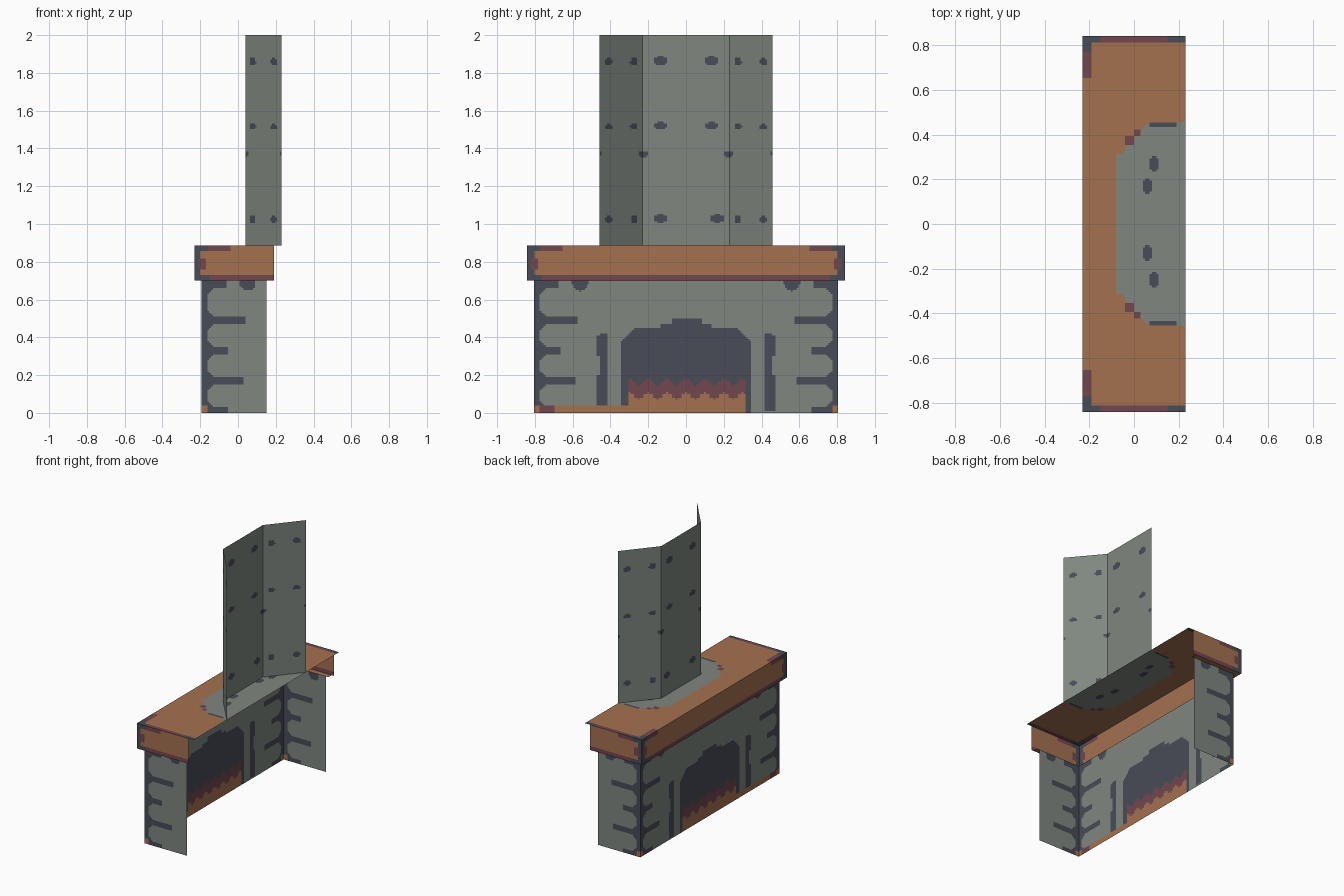
import bpy, bmesh, math
from mathutils import Vector

if "Cube" in bpy.data.objects:
    bpy.data.objects.remove(bpy.data.objects["Cube"])

# ---- flat colours -------------------------------------------------------
GREY, SLATE, WOOD, MAROON = range(4)
MATS = []
for name, col in (("grey stone", (0.215, 0.24, 0.215)),
                  ("dark slate", (0.065, 0.071, 0.095)),
                  ("orange wood", (0.37, 0.165, 0.078)),
                  ("maroon trim", (0.17, 0.062, 0.078))):
    m = bpy.data.materials.new(name)
    m.diffuse_color = (*col, 1)
    m.use_nodes = True
    m.node_tree.nodes["Principled BSDF"].inputs["Base Color"].default_value = m.diffuse_color
    MATS.append(m)


def panel(name, place, u0, u1, v0, v1, rule, outward, step=0.01):
    """Thin painted sheet: rows are cut wherever the colour rule changes."""
    nu, nv = round((u1 - u0) / step), round((v1 - v0) / step)
    du, dv = (u1 - u0) / nu, (v1 - v0) / nv
    bm = bmesh.new()
    for j in range(nv):
        a, b = v0 + j * dv, v0 + (j + 1) * dv
        row = [rule(u0 + (i + 0.5) * du, (a + b) / 2) for i in range(nu)]
        start = 0
        for i in range(1, nu + 1):
            if i == nu or row[i] != row[start]:
                s, e = u0 + start * du, u0 + i * du
                quad = [place(s, a), place(e, a), place(e, b), place(s, b)]
                f = bm.faces.new([bm.verts.new(p) for p in quad])
                f.material_index = row[start]
                f.normal_update()
                if f.normal.dot(Vector(outward)) < 0:
                    f.normal_flip()
                start = i
    bmesh.ops.remove_doubles(bm, verts=bm.verts, dist=1e-5)
    me = bpy.data.meshes.new(name)
    bm.to_mesh(me)
    bm.free()
    for m in MATS:
        me.materials.append(m)
    ob = bpy.data.objects.new(name, me)
    bpy.context.collection.objects.link(ob)
    return ob


def spot(u, v, cu, cv, w, h):
    return ((u - cu) / w) ** 2 + ((v - cv) / h) ** 2 < 1


# ---- colour rules -------------------------------------------------------
FINGERS = ((0.01, 0.14), (0.17, 0.22), (0.33, 0.14), (0.49, 0.23), (0.68, 0.13))


def quoin(d, z):
    """Dark joints between rounded corner stones; d = distance from corner."""
    if d < 0.035:
        return True
    for fz, length in FINGERS:
        flare = max(0, 1 - (d - 0.035) / 0.06) ** 2
        if d < length and abs(z - fz) < 0.016 + 0.035 * flare:
            return True
    return spot(d, z, 0.245, 0.69, 0.042, 0.045)


def opening_top(y):
    a = abs(y)
    for edge, top in ((0.08, 0.5), (0.14, 0.475), (0.27, 0.455)):
        if a < edge:
            return top
    return 0.455 - (a - 0.27) * 1.1


def front_rule(y, z):
    a, d = abs(y), 0.805 - abs(y)
    wave = math.cos(2 * math.pi * y / 0.1)
    if a < 0.31 and z < 0.09 + 0.018 * wave:      # hearth floor
        return WOOD
    if a < 0.31 and z < 0.165 + 0.02 * wave:      # embers
        return MAROON
    if z < 0.04:                                  # skirting
        if d < 0.035:
            return WOOD
        if y < -0.3:
            return MAROON if d < 0.11 else WOOD
    if a < 0.343 and z < opening_top(y):
        return SLATE
    if a > 0.42 and z < 0.425:                    # pilaster grooves
        wide = 0.475 if (z < 0.2 or 0.3 < z < 0.41) else 0.455
        if a < wide and z > 0.01:
            return SLATE
    return SLATE if quoin(d, z) else GREY


def side_rule(x, z):
    d = x + 0.193
    if d < 0.035 and z < 0.04:
        return WOOD
    return SLATE if quoin(d, z) else GREY


def band_rule(d, z):
    """Mantel edge with corner brackets; d = distance from the corner."""
    if z < 0.728:
        return SLATE if d < 0.08 else MAROON
    if z > 0.855 and d < 0.19:
        return SLATE if d < 0.07 else MAROON
    if d < 0.055 and abs(z - 0.79) < 0.03:
        return MAROON if d > 0.015 else SLATE
    return SLATE if d < 0.035 else WOOD


def hearth_edge(x):
    """Half width of the grey stone patch around the chimney foot."""
    pts = ((-0.08, 0.31), (-0.05, 0.32), (0.0, 0.405), (0.07, 0.45), (0.24, 0.46))
    for (x0, w0), (x1, w1) in zip(pts, pts[1:]):
        if x0 <= x < x1:
            return w0 + (w1 - w0) * (x - x0) / (x1 - x0)
    return 0


def top_rule(y, x):
    a = abs(y)
    if a > 0.81:
        return MAROON if -0.15 < x < 0.15 else SLATE
    if x < -0.19:
        return SLATE if a > 0.77 else MAROON if a > 0.655 else WOOD
    if (-0.04 < x < 0 and 0.35 < a < 0.39) or (0 < x < 0.035 and 0.39 < a < 0.425):
        return MAROON
    if 0.07 < x < 0.19 and 0.43 < a < 0.458:
        return SLATE
    if a < hearth_edge(x):
        for cx, cy in ((0.09, 0.27), (0.06, 0.17), (0.06, -0.13), (0.09, -0.25)):
            if spot(x, y, cx, cy, 0.022, 0.032):
                return SLATE
        return GREY
    return WOOD


def chimney_rule(y, z):
    a = abs(y)
    spots = [(0.225, 1.37, 0.024, 0.017), (0.46, 1.375, 0.014, 0.014)]
    for cz, h in ((1.865, 0.024), (1.52, 0.018), (1.03, 0.023)):
        spots += [(0.135 if cz > 1.1 or y < 0 else 0.165, cz, 0.035, h),
                  (0.275, cz - 0.005, 0.02, h * 0.8), (0.41, cz - 0.005, 0.02, h * 0.8)]
    return SLATE if any(spot(a, z, *s) for s in spots) else GREY


def plain(u, v):
    return WOOD


# ---- fireplace body: front wall and two side walls, open at the back ----
panel("body_front", lambda y, z: (-0.193, y, z), -0.805, 0.805, 0, 0.7,
      front_rule, (-1, 0, 0))
for s, side in ((-1, "near"), (1, "far")):
    panel("body_side_" + side, lambda x, z: (x, s * 0.805, z), -0.193, 0.15, 0, 0.7,
          side_rule, (0, s, 0))

# ---- mantel: edge bands, top board and underside ledge ------------------
panel("mantel_front", lambda y, z: (-0.23, y, z), -0.843, 0.843, 0.7, 0.885,
      lambda y, z: band_rule(0.843 - abs(y), z), (-1, 0, 0))
panel("mantel_top", lambda y, x: (x, y, 0.885), -0.843, 0.843, -0.23, 0.23,
      top_rule, (0, 0, 1))
panel("mantel_ledge_front", lambda x, y: (x, y, 0.7), -0.23, -0.193, -0.843, 0.843,
      plain, (0, 0, -1), 0.3 / 8)
for s, side in ((-1, "near"), (1, "far")):
    panel("mantel_side_" + side, lambda x, z: (x, s * 0.843, z), -0.23, 0.19, 0.7, 0.885,
          lambda x, z: band_rule(x + 0.23, z), (0, s, 0))
    panel("mantel_ledge_" + side, lambda x, y: (x, s * y, 0.7), -0.193, 0.17, 0.805, 0.843,
          plain, (0, 0, -1), 0.038)

# ---- chimney breast: centre panel and two angled wings ------------------
panel("chimney_front", lambda y, z: (0.04, y, z), -0.23, 0.23, 0.885, 2,
      chimney_rule, (-1, 0, 0))
for s, side in ((-1, "near"), (1, "far")):
    panel("chimney_wing_" + side,
          lambda a, z: (0.04 + 0.19 * (a - 0.23) / 0.228, s * a, z),
          0.23, 0.458, 0.885, 2, lambda a, z: chimney_rule(s * a, z), (-1, s, 0))
